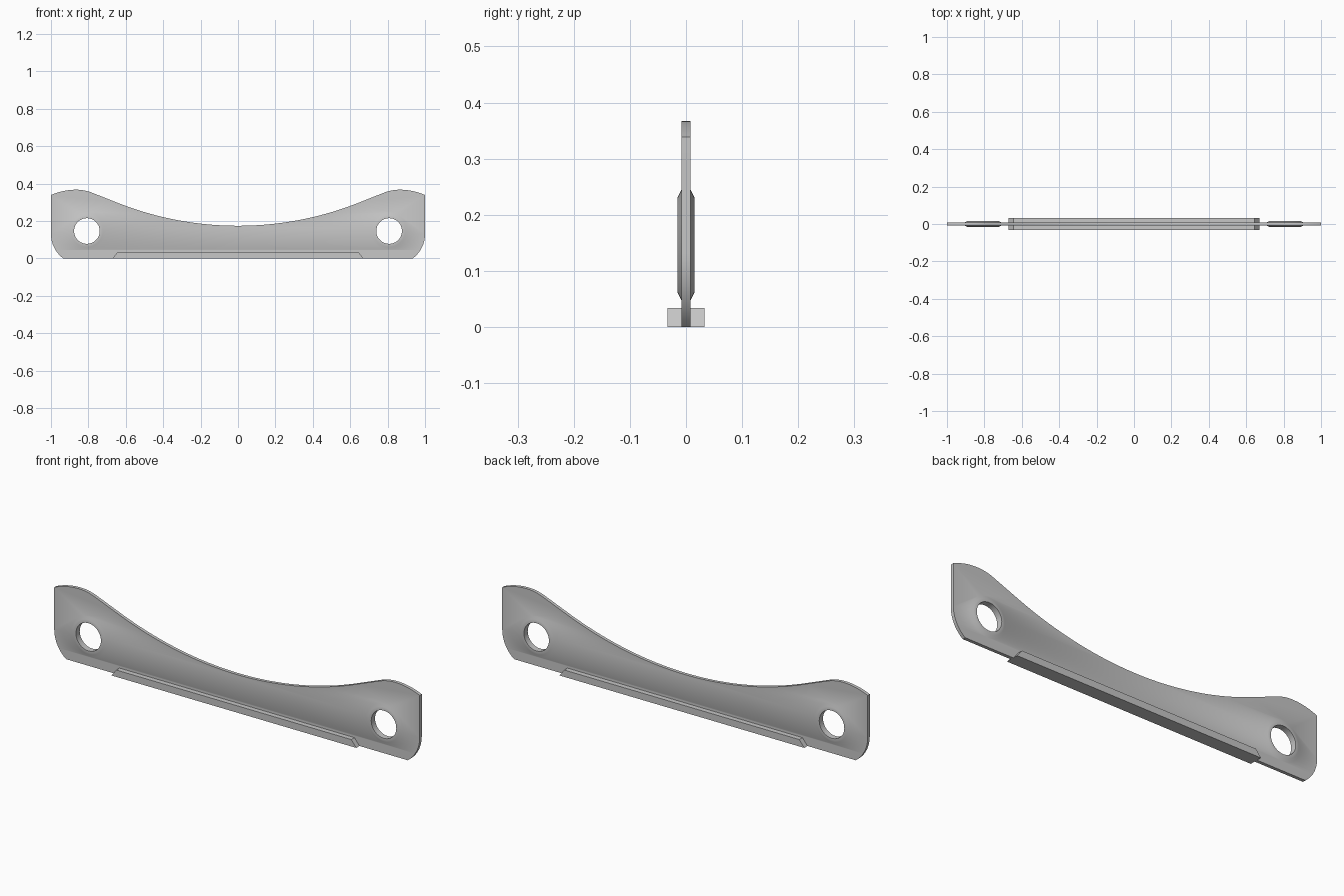
import bpy
import bmesh
from math import sin, cos, sqrt, radians, tau
from mathutils import Matrix, Vector

cube = bpy.data.objects.get("Cube")
if cube:
    bpy.data.objects.remove(cube)

HOLE_X, HOLE_Z = 0.808, 0.146
HOLE_R, RIM_R, BOSS_R = 0.0685, 0.085, 0.099
HALF_PLATE, HALF_BOSS, HALF_FOOT = 0.008, 0.015, 0.033
SEGMENTS = 64

grey = bpy.data.materials.new("light_grey")
grey.use_nodes = True
colour = (0.57, 0.57, 0.57, 1)
grey.diffuse_color = colour
grey.node_tree.nodes["Principled BSDF"].inputs["Base Color"].default_value = colour


def sag(d, r):
    """Depth of a circular arc of radius r at distance d from its middle."""
    return r - sqrt(r * r - d * d)


def finish(obj, bm):
    """Write the mesh, colour it and smooth all but its sharp edges."""
    bmesh.ops.recalc_face_normals(bm, faces=bm.faces)
    bm.to_mesh(obj.data)
    bm.free()
    obj.data.materials.clear()
    obj.data.materials.append(grey)
    bpy.ops.object.select_all(action='DESELECT')
    obj.select_set(True)
    bpy.context.view_layer.objects.active = obj
    bpy.ops.object.shade_smooth_by_angle(angle=radians(35))


def add_loop(curve, points):
    spline = curve.splines.new('POLY')
    spline.points.add(len(points) - 1)
    for p, (x, z) in zip(spline.points, points):
        p.co = (x, z, 0, 1)
    spline.use_cyclic_u = True


# Plate outline, right half: hollow top, rounded shoulder, curved lower corner
half = []
for i in range(1, 25):
    x = 0.66 * i / 24
    half.append((x, 0.174 + sag(x, 1.75)))
for i in range(17):
    x = 0.78 + 0.22 * i / 16
    half.append((x, 0.367 - sag(x - 0.865, 0.23 if x < 0.865 else 0.33)))
for i in range(13):
    z = 0.13 * (1 - i / 12)
    half.append((1 - sag(0.13 - z, 0.1625), z))
outline = [(0, 0.174)] + half + [(-x, z) for x, z in reversed(half)]

# Flat plate with two round openings
curve = bpy.data.curves.new("plate", 'CURVE')
curve.dimensions = '2D'
curve.fill_mode = 'BOTH'
curve.extrude = HALF_PLATE
add_loop(curve, outline)
for side in (-1, 1):
    add_loop(curve, [(side * HOLE_X + BOSS_R * cos(tau * i / SEGMENTS),
                      HOLE_Z + BOSS_R * sin(tau * i / SEGMENTS))
                     for i in range(SEGMENTS)])
plate = bpy.data.objects.new("plate", curve)
bpy.context.collection.objects.link(plate)
bpy.ops.object.select_all(action='DESELECT')
plate.select_set(True)
bpy.context.view_layer.objects.active = plate
bpy.ops.object.convert(target='MESH')
plate = bpy.context.view_layer.objects.active
bm = bmesh.new()
bm.from_mesh(plate.data)
bm.transform(Matrix.Rotation(radians(90), 4, 'X'))
bmesh.ops.remove_doubles(bm, verts=bm.verts, dist=0.0001)

# Raised, chamfered collars welded into the openings in place of their walls
front = [(HOLE_R, -HALF_BOSS), (RIM_R, -HALF_BOSS), (BOSS_R, -HALF_PLATE)]
section = front[::-1] + [(r, -y) for r, y in front]
for side in (-1, 1):
    centre = Vector((side * HOLE_X, 0, HOLE_Z))
    walls = [f for f in bm.faces
             if all((v.co - centre).length < BOSS_R + 0.002 for v in f.verts)]
    bmesh.ops.delete(bm, geom=walls, context='FACES')
    verts = [bm.verts.new(centre + Vector((r, y, 0))) for r, y in section]
    edges = [bm.edges.new(pair) for pair in zip(verts, verts[1:])]
    bmesh.ops.spin(bm, geom=verts + edges, cent=centre, axis=(0, 1, 0),
                   angle=tau, steps=SEGMENTS)
bmesh.ops.remove_doubles(bm, verts=bm.verts, dist=0.0003)
finish(plate, bm)

# Foot strip with sloped ends
bm = bmesh.new()
profile = [(-0.67, 0), (0.67, 0), (0.643, 0.034), (-0.643, 0.034)]
near, far = [[bm.verts.new((x, y, z)) for x, z in profile]
             for y in (-HALF_FOOT, HALF_FOOT)]
bm.faces.new(near)
bm.faces.new(far)
for i in range(4):
    bm.faces.new((near[i - 1], near[i], far[i], far[i - 1]))
foot = bpy.data.objects.new("foot_strip", bpy.data.meshes.new("foot_strip"))
bpy.context.collection.objects.link(foot)
finish(foot, bm)
